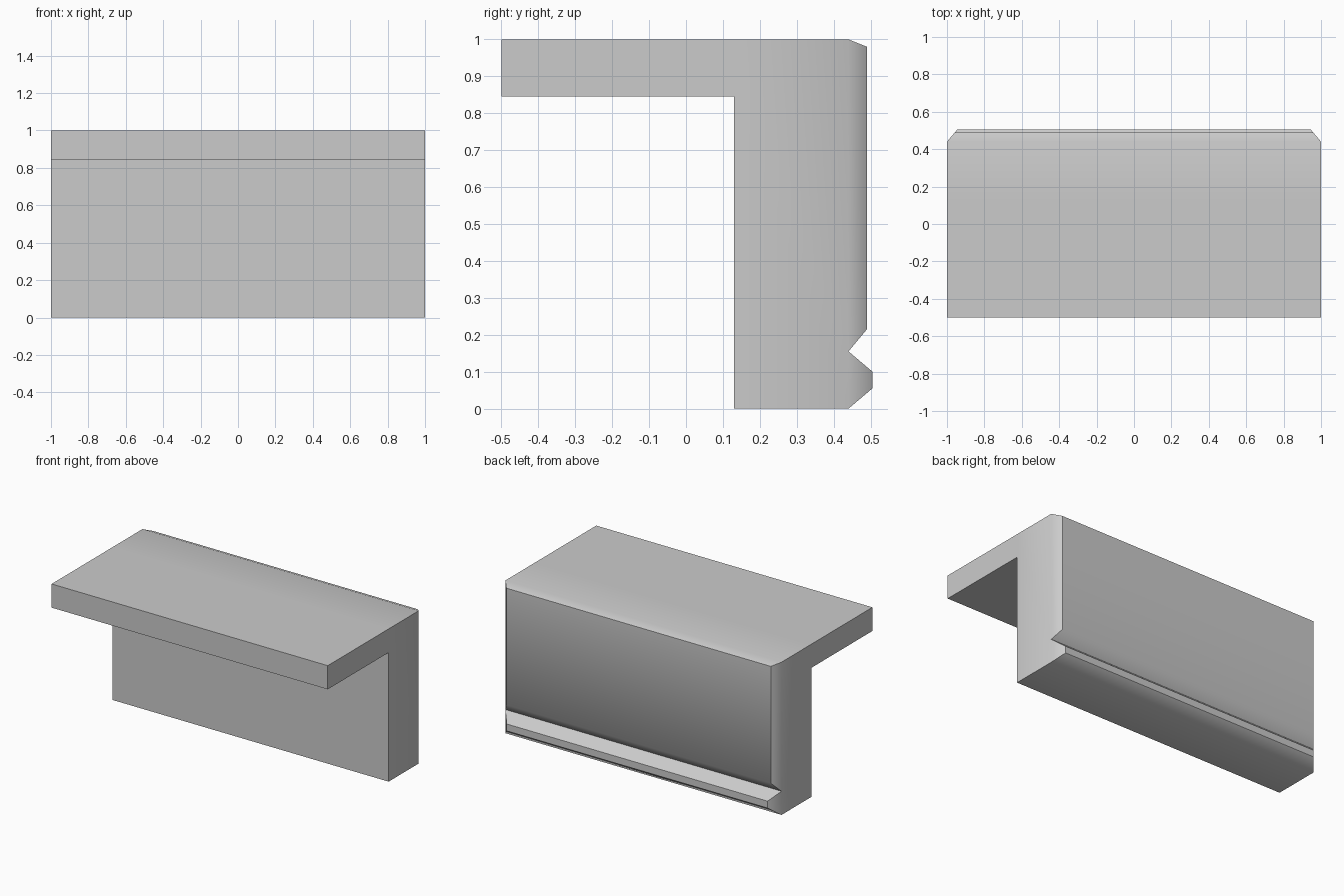
import bpy, bmesh, math

# Remove the default cube
cube = bpy.data.objects.get("Cube")
if cube:
    bpy.data.objects.remove(cube, do_unlink=True)

# Single grey material
grey = bpy.data.materials.new("light_grey")
grey.use_nodes = True
colour = (0.6, 0.6, 0.6, 1.0)
grey.diffuse_color = colour
grey.node_tree.nodes["Principled BSDF"].inputs["Base Color"].default_value = colour

# Bracket cross-section (y, z): shelf, upright, notched back and lip
profile = [(-0.5, 0.845), (-0.5, 1), (0.13, 1), (0.44, 1), (0.49, 0.98),
           (0.49, 0.215), (0.44, 0.155), (0.505, 0.1), (0.505, 0.055),
           (0.44, 0), (0.13, 0), (0.13, 0.845)]
# End panels, as profile indices: shelf, upright, back bevel, lip bevel
ends = [(0, 1, 2, 11), (11, 2, 3, 6, 9, 10), (3, 4, 5, 6), (6, 7, 8, 9)]


def half_width(y):
    """Ends taper inwards behind the bevel line."""
    return 1 - 0.85 * max(0, y - 0.44)


bm = bmesh.new()
sides = [[bm.verts.new((s * half_width(y), y, z)) for y, z in profile]
         for s in (-1, 1)]
left, right = sides
n = len(profile)
for i in range(n):
    j = (i + 1) % n
    bm.faces.new((left[i], left[j], right[j], right[i]))
for side in sides:
    for panel in ends:
        bm.faces.new([side[i] for i in panel])
bmesh.ops.recalc_face_normals(bm, faces=bm.faces)

mesh = bpy.data.meshes.new("shelf_bracket")
bm.to_mesh(mesh)
bm.free()
mesh.materials.append(grey)
bracket = bpy.data.objects.new("shelf_bracket", mesh)
bpy.context.collection.objects.link(bracket)

# Soft bevels, sharp main edges
bpy.ops.object.select_all(action='DESELECT')
bracket.select_set(True)
bpy.context.view_layer.objects.active = bracket
bpy.ops.object.shade_smooth_by_angle(angle=math.radians(45))
